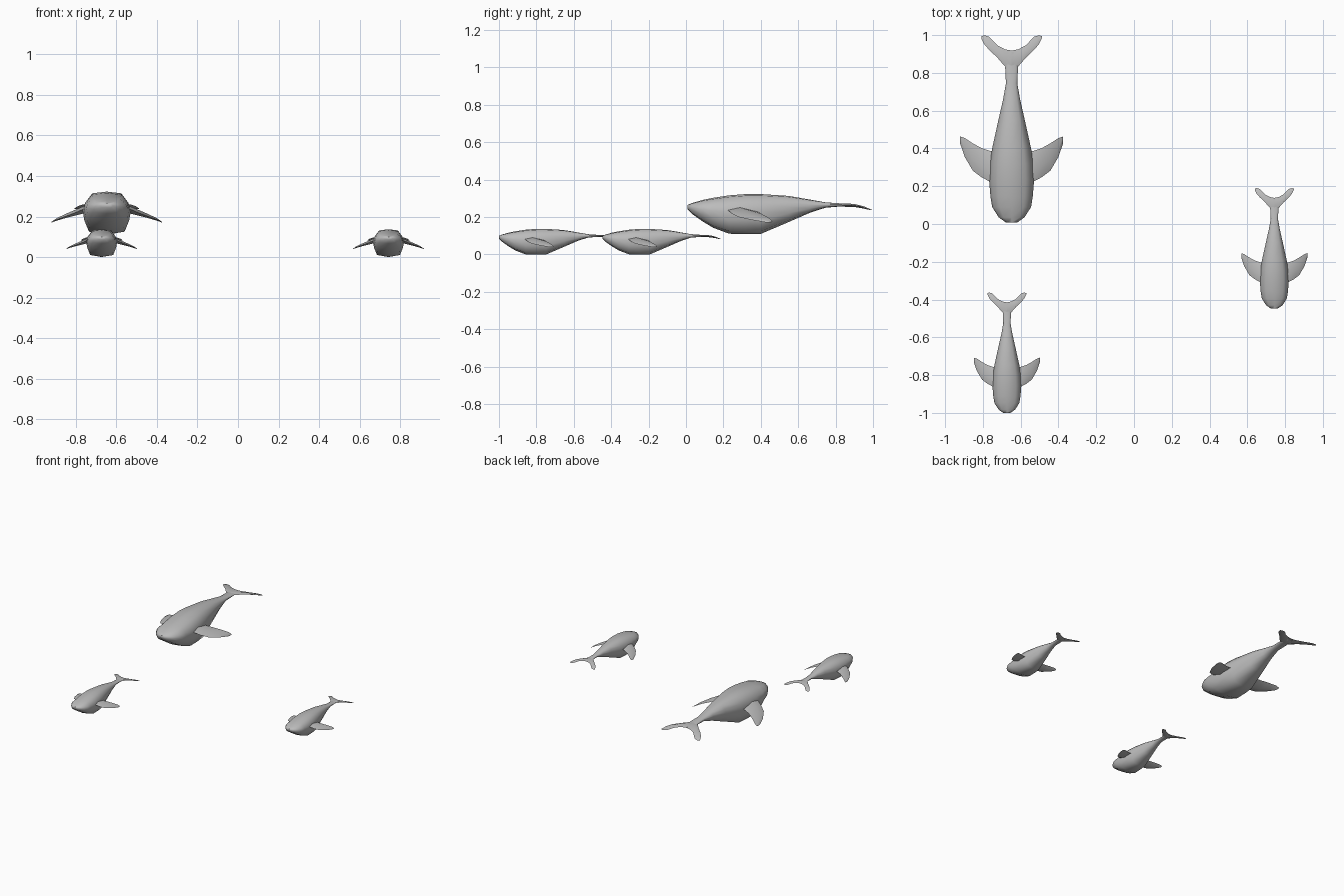
import bpy, bmesh, math
from mathutils import Vector

grey = bpy.data.materials.new("whale grey")
grey.diffuse_color = (0.5, 0.5, 0.5, 1)

# body stations: y, half width, top z, bottom z
BODY = [(0.008, 0.030, 0.265, 0.243), (0.035, 0.068, 0.276, 0.215),
        (0.09, 0.103, 0.292, 0.176), (0.145, 0.112, 0.303, 0.143),
        (0.23, 0.119, 0.316, 0.111), (0.32, 0.115, 0.323, 0.110),
        (0.40, 0.103, 0.323, 0.110), (0.55, 0.070, 0.313, 0.174),
        (0.66, 0.045, 0.294, 0.222), (0.745, 0.030, 0.279, 0.250),
        (0.83, 0.034, 0.273, 0.257), (0.91, 0.015, 0.264, 0.256)]
# fin stations: x, leading y, leading z, trailing y, trailing z, thickness
FLIPPER = [(0.06, 0.215, 0.243, 0.390, 0.232, 0.040),
           (0.115, 0.224, 0.237, 0.387, 0.226, 0.036),
           (0.160, 0.248, 0.217, 0.402, 0.218, 0.028),
           (0.205, 0.282, 0.200, 0.427, 0.205, 0.020),
           (0.248, 0.355, 0.184, 0.455, 0.187, 0.012),
           (0.272, 0.425, 0.172, 0.463, 0.173, 0.004)]
FLUKE = [(0.0, 0.80, 0.266, 0.918, 0.262, 0.018),
         (0.036, 0.835, 0.265, 0.925, 0.261, 0.018),
         (0.075, 0.880, 0.264, 0.946, 0.256, 0.016),
         (0.120, 0.923, 0.259, 0.992, 0.240, 0.012),
         (0.145, 0.952, 0.250, 0.999, 0.237, 0.008),
         (0.160, 0.982, 0.240, 0.994, 0.237, 0.003)]


def loft(name, rings, place, scale):
    """Skin a list of equal rings, cap both ends and put it in the scene."""
    bm = bmesh.new()
    rows = [[bm.verts.new(place + Vector(p) * scale) for p in r] for r in rings]
    n = len(rows[0])
    for a, b in zip(rows, rows[1:]):
        for i in range(n):
            bm.faces.new((a[i], a[(i + 1) % n], b[(i + 1) % n], b[i]))
    bm.faces.new(rows[0])
    bm.faces.new(rows[-1][::-1])
    bmesh.ops.recalc_face_normals(bm, faces=bm.faces)
    me = bpy.data.meshes.new(name)
    bm.to_mesh(me)
    bm.free()
    me.materials.append(grey)
    ob = bpy.data.objects.new(name, me)
    bpy.context.collection.objects.link(ob)
    bpy.ops.object.select_all(action='DESELECT')
    ob.select_set(True)
    bpy.context.view_layer.objects.active = ob
    bpy.ops.object.shade_smooth_by_angle(angle=math.radians(60))


def body_ring(y, w, top, bot):
    h = top - bot
    half = [(0, 1.0), (0.62, 0.96), (0.90, 0.76), (1.0, 0.57),
            (0.93, 0.34), (0.74, 0.07), (0, 0.0)]
    pts = half + [(-x, z) for x, z in half[-2:0:-1]]
    return [(x * w, y, bot + z * h) for x, z in pts]


def fin_ring(side, x, ly, lz, ty, tz, t):
    # leading edge, upper ridge, trailing edge, lower ridge
    my, mz = ly * 0.6 + ty * 0.4, lz * 0.6 + tz * 0.4
    return [(side * x, ly, lz), (side * x, my, mz + t / 2),
            (side * x, ty, tz), (side * x, my, mz - t / 2)]


def whale(name, place, scale):
    loft(name + "_body", [body_ring(*s) for s in BODY], place, scale)
    for side, word in ((-1, "left"), (1, "right")):
        for part, data in (("flipper", FLIPPER), ("tail_fluke", FLUKE)):
            loft(f"{name}_{word}_{part}", [fin_ring(side, *s) for s in data],
                 place, scale)


# one adult and two calves
S = 0.643
whale("adult", Vector((-0.648, 0, 0)), 1.0)
whale("calf_front", Vector((-0.673, -1.0 - 0.008 * S, -0.11 * S)), S)
whale("calf_side", Vector((0.743, -0.447 - 0.008 * S, -0.11 * S)), S)
